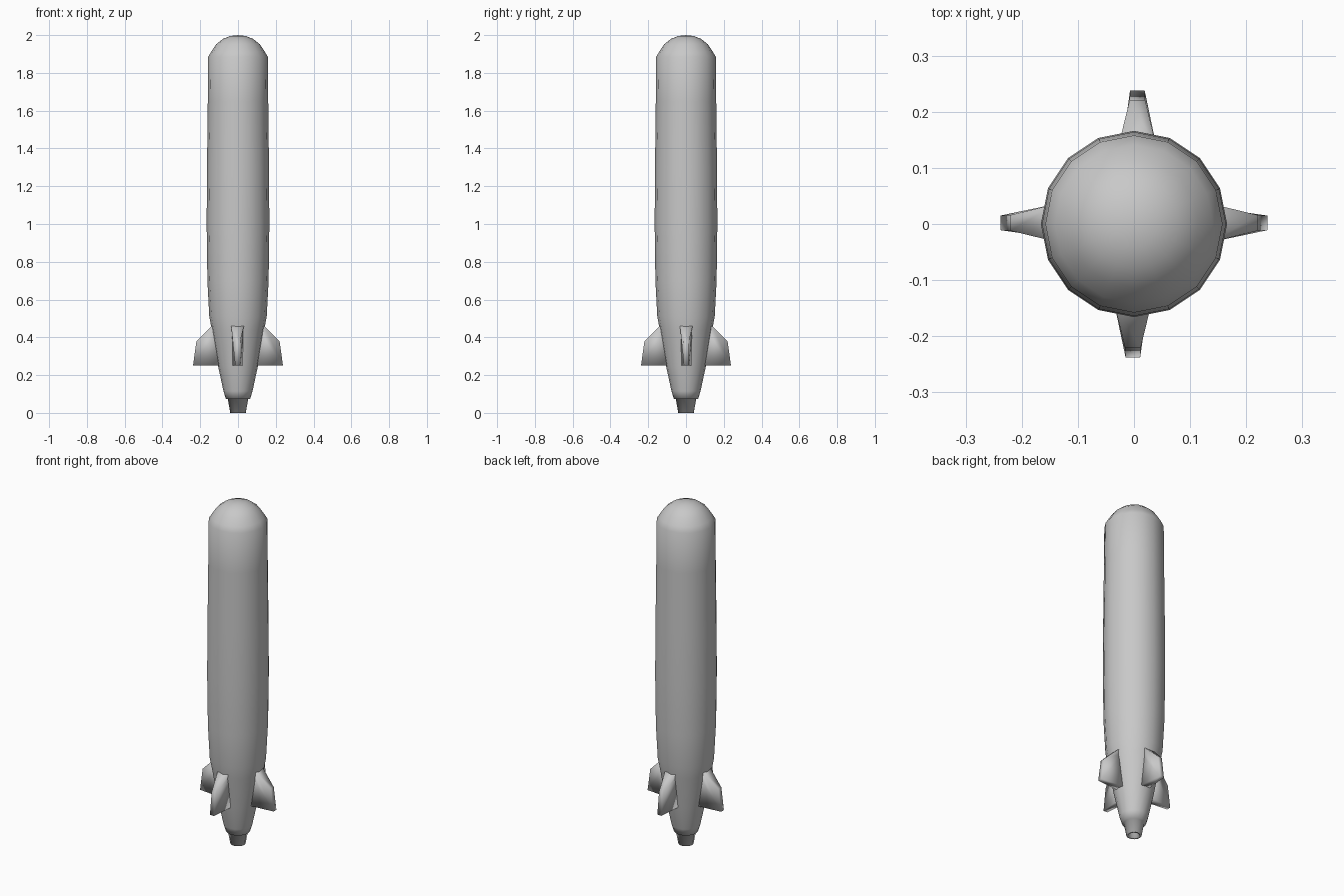
import bpy, bmesh, math
from mathutils import Matrix, Vector

cube = bpy.data.objects.get("Cube")
if cube:
    bpy.data.objects.remove(cube)

# One plain grey for every part
grey = bpy.data.materials.new("hull grey")
grey.use_nodes = True
grey.diffuse_color = (0.58, 0.58, 0.58, 1)
grey.node_tree.nodes["Principled BSDF"].inputs["Base Color"].default_value = grey.diffuse_color


def finish(name, bm, angle):
    bmesh.ops.recalc_face_normals(bm, faces=bm.faces)
    mesh = bpy.data.meshes.new(name)
    bm.to_mesh(mesh)
    bm.free()
    mesh.materials.append(grey)
    obj = bpy.data.objects.new(name, mesh)
    bpy.context.collection.objects.link(obj)
    bpy.ops.object.select_all(action='DESELECT')
    obj.select_set(True)
    bpy.context.view_layer.objects.active = obj
    bpy.ops.object.shade_smooth_by_angle(angle=math.radians(angle))


# Long hull with a hollow tail nozzle, a tapered tail and a shallow domed nose
profile = [(0, 0.03), (0.029, 0.03), (0.029, 0), (0.041, 0), (0.054, 0.073),
           (0.064, 0.073), (0.077, 0.115), (0.106, 0.25), (0.139, 0.44),
           (0.152, 0.51), (0.162, 0.7), (0.166, 1.0), (0.164, 1.3), (0.16, 1.65),
           (0.158, 1.885), (0.141, 1.913), (0.115, 1.952), (0.08, 1.98),
           (0.042, 1.995), (0, 2)]
bm = bmesh.new()
verts = [bm.verts.new((r, 0, z)) for r, z in profile]
edges = [bm.edges.new(pair) for pair in zip(verts, verts[1:])]
bmesh.ops.spin(bm, geom=verts + edges, cent=(0, 0, 0), axis=(0, 0, 1),
               angle=math.tau, steps=16, use_duplicate=False)
bmesh.ops.remove_doubles(bm, verts=bm.verts, dist=0.0005)
finish("hull_and_nozzle", bm, 180)

# Four tapered fins: each corner is radius, height, half thickness
fin = [(0.09, 0.252, 0.027), (0.238, 0.252, 0.013),
       (0.22, 0.38, 0.014), (0.138, 0.46, 0.034), (0.09, 0.46, 0.034)]
# Each fin sits slightly off the centre line
shifts = {"left": (0, 0.002), "back": (0.006, 0), "right": (0, 0.002), "front": (-0.002, 0)}
for i, (label, (dx, dy)) in enumerate(shifts.items()):
    turn = Matrix.Rotation(i * math.pi / 2, 3, 'Z')
    shift = Vector((dx, dy, 0))
    bm = bmesh.new()
    sides = [[bm.verts.new(turn @ Vector((r, s * t, z)) + shift) for r, z, t in fin]
             for s in (1, -1)]
    for side in sides:
        bm.faces.new(side)
    for k in range(len(fin)):
        n = (k + 1) % len(fin)
        bm.faces.new((sides[0][k], sides[0][n], sides[1][n], sides[1][k]))
    finish(label + "_fin", bm, 180)
